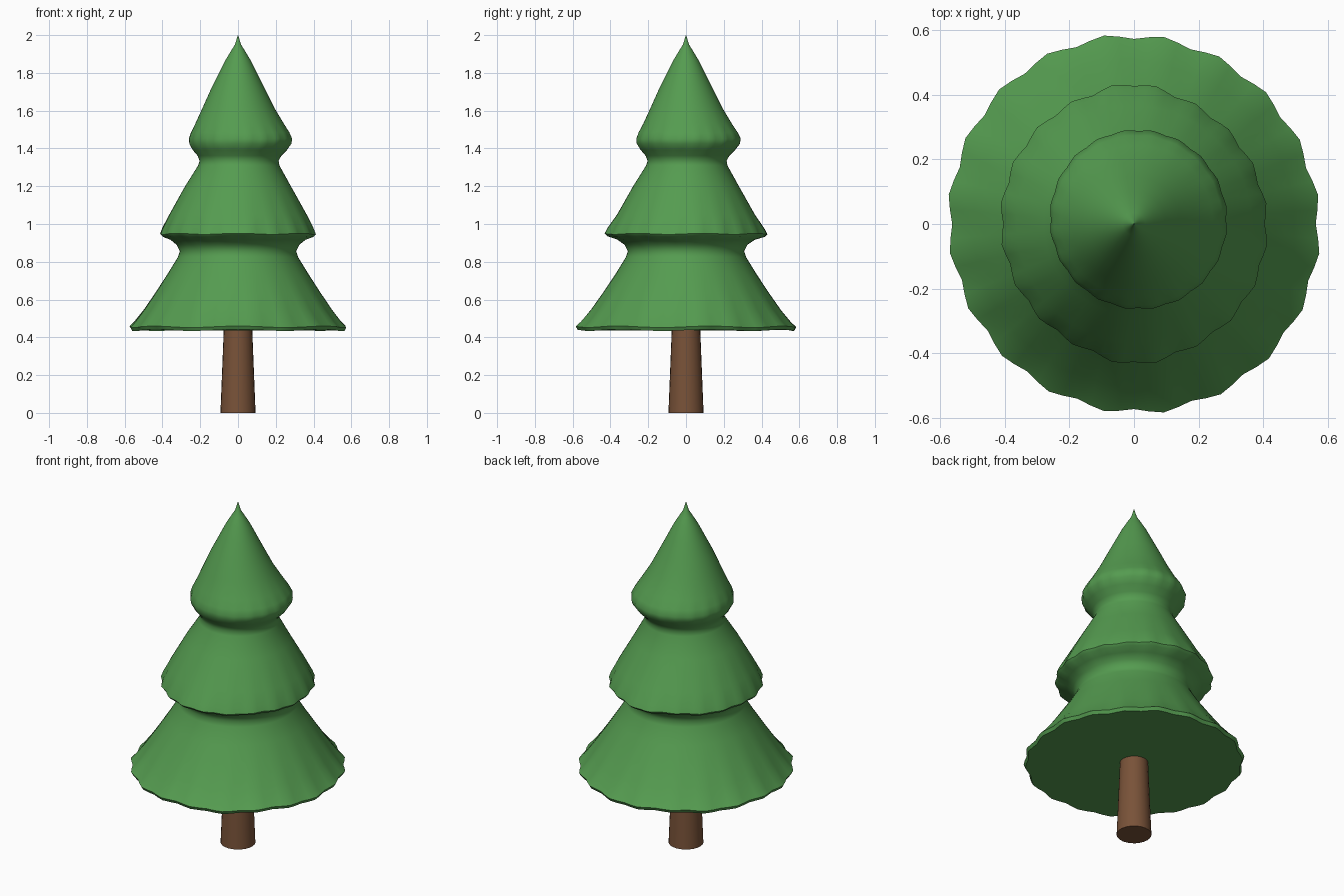
import bpy, bmesh, math

if "Cube" in bpy.data.objects:
    bpy.data.objects.remove(bpy.data.objects["Cube"])

def material(name, color):
    m = bpy.data.materials.new(name)
    m.diffuse_color = (*color, 1)
    m.use_nodes = True
    m.node_tree.nodes["Principled BSDF"].inputs["Base Color"].default_value = m.diffuse_color
    return m

def lathe(name, rings, mat, segs, shape=None, angle=50):
    """Spin (radius, z, ripple) rings about z; shape() perturbs each point."""
    bm = bmesh.new()
    loops = []
    for r, z, w in rings:
        loop = []
        for i in range(segs):
            a = 2 * math.pi * i / segs
            p = (r * math.cos(a), r * math.sin(a), z)
            loop.append(bm.verts.new(shape(r, z, w, a) if shape else p))
        loops.append(loop)
    for lo, hi in zip(loops, loops[1:]):
        for i in range(segs):
            j = (i + 1) % segs
            bm.faces.new((lo[i], lo[j], hi[j], hi[i]))
    bm.faces.new(loops[0][::-1])
    bm.faces.new(loops[-1])
    me = bpy.data.meshes.new(name)
    bm.to_mesh(me)
    bm.free()
    me.materials.append(mat)
    ob = bpy.data.objects.new(name, me)
    bpy.context.collection.objects.link(ob)
    bpy.ops.object.select_all(action='DESELECT')
    ob.select_set(True)
    bpy.context.view_layer.objects.active = ob
    bpy.ops.object.shade_smooth_by_angle(angle=math.radians(angle))
    return ob

green = material("needle green", (0.09, 0.33, 0.08))
brown = material("bark brown", (0.19, 0.085, 0.04))

# Trunk: slightly tapered cylinder
lathe("trunk", [(0.093, 0, 0), (0.075, 0.45, 0)], brown, 24)

# Foliage: three flared tiers in one skin, rippled at each hem
profile = [
    (0.566, 0.438, 1), (0.576, 0.456, 1), (0.55, 0.483, 0.8), (0.50, 0.548, 0.4),
    (0.44, 0.635, 0.2), (0.37, 0.74, 0), (0.318, 0.825, 0), (0.308, 0.855, 0),
    (0.325, 0.89, 0), (0.36, 0.917, 0.2), (0.402, 0.934, 0.6), (0.414, 0.948, 0.7),
    (0.402, 0.98, 0.5), (0.365, 1.05, 0.1), (0.28, 1.20, 0), (0.215, 1.31, 0),
    (0.209, 1.335, 0), (0.222, 1.362, 0), (0.25, 1.392, 0), (0.272, 1.425, 0.3),
    (0.275, 1.452, 0.3), (0.262, 1.485, 0.2), (0.235, 1.53, 0), (0.19, 1.615, 0),
    (0.145, 1.71, 0), (0.10, 1.80, 0), (0.065, 1.87, 0), (0.035, 1.92, 0),
    (0.016, 1.95, 0), (0.001, 2.0, 0)]

def hem(r, z, w, a):
    r += w * (0.008 * math.cos(20 * (a - math.radians(9)))
              + 0.008 * math.cos(2 * (a - math.radians(115))))
    # middle tier points out a little toward the front and back
    if 0.9 < z < 1.0:
        r += 0.022 * w * abs(math.sin(a)) ** 30
    # top tier leans slightly off centre
    off = 0.014 * max(0, 1 - abs(z - 1.45) / 0.2)
    dz = w * 0.004 * math.sin(7 * a)
    return (r * math.cos(a) + off, r * math.sin(a) + off, z + dz)

lathe("foliage", profile, green, 80, hem)
